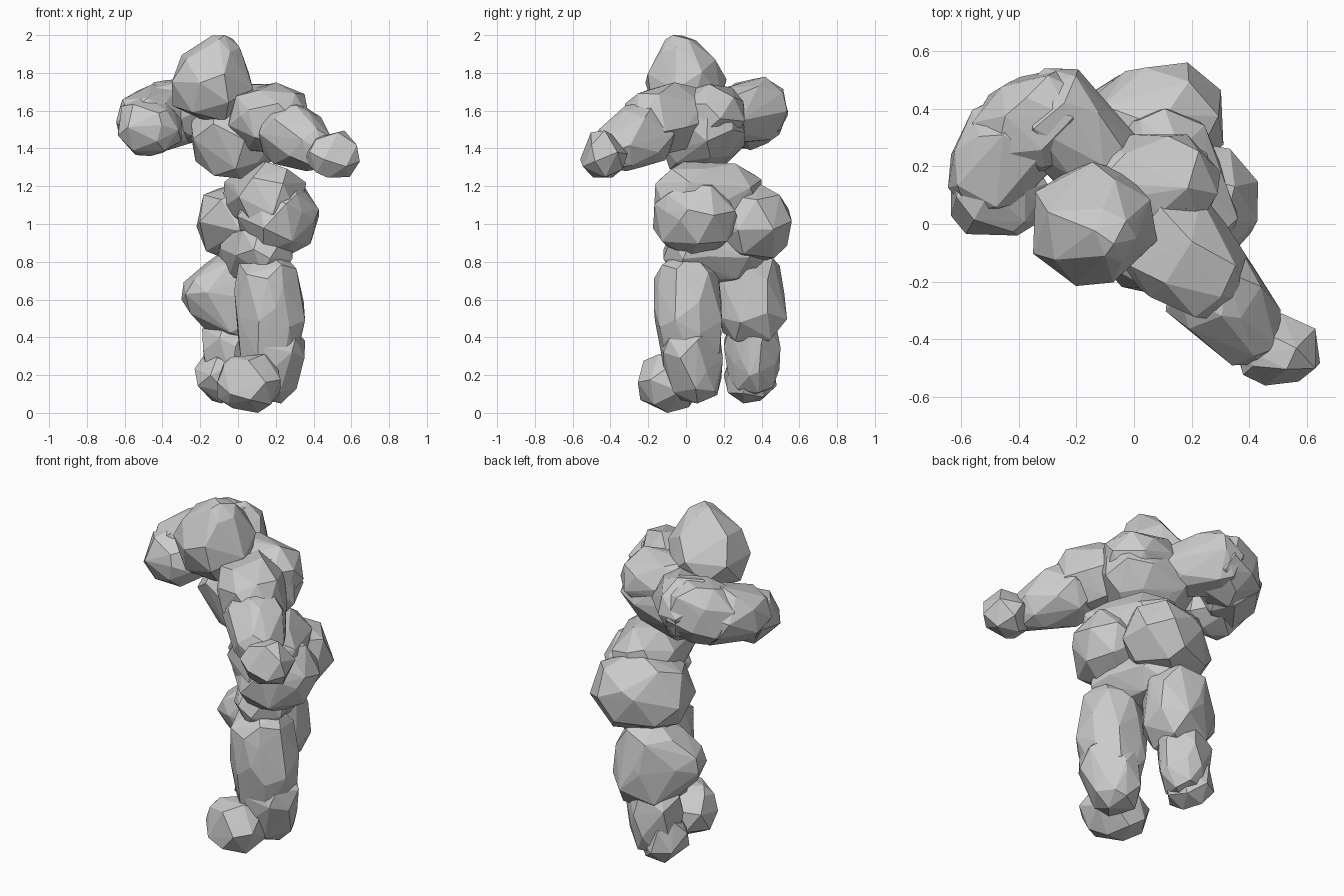
import bpy, bmesh, math, random
from mathutils import Vector, Matrix

default_cube = bpy.data.objects.get("Cube")
if default_cube:
    bpy.data.objects.remove(default_cube, do_unlink=True)

random.seed(11)

# One plain stone colour for the whole figure
stone = bpy.data.materials.new("stone_grey")
stone.use_nodes = True
stone.diffuse_color = (0.6, 0.6, 0.6, 1)
shader = next(n for n in stone.node_tree.nodes if n.type == "BSDF_PRINCIPLED")
shader.inputs["Base Color"].default_value = stone.diffuse_color
shader.inputs["Roughness"].default_value = 0.9


def lump_points(center, radius, count):
    """Jittered points on a ball, stretched to reach its full extents."""
    golden_angle = math.pi * (3 - math.sqrt(5))
    turn = Matrix.Rotation(random.uniform(0, math.tau), 3, "X")
    points = []
    for i in range(count):
        height = 1 - 2 * (i + 0.5) / count
        ring = math.sqrt(1 - height * height)
        angle = golden_angle * i
        point = Vector((ring * math.cos(angle), ring * math.sin(angle), height))
        jitter = Vector([random.uniform(-0.16, 0.16) for _ in range(3)])
        points.append(turn @ (point + jitter).normalized())
    for axis in range(3):
        low = min(p[axis] for p in points)
        high = max(p[axis] for p in points)
        for p in points:
            p[axis] = center[axis] + radius * (2 * (p[axis] - low) / (high - low) - 1)
    return points


def boulder(name, *lumps, count=20):
    """Faceted rock: the convex hull around lumps given as x, y, z, radius."""
    bm = bmesh.new()
    for x, y, z, radius in lumps:
        for p in lump_points((x, y, z), radius, count):
            bm.verts.new(p)
    bmesh.ops.convex_hull(bm, input=bm.verts[:])
    # Merge crowded corners so the facets stay large
    bmesh.ops.delete(bm, geom=[v for v in bm.verts if not v.link_faces], context="VERTS")
    bmesh.ops.remove_doubles(bm, verts=bm.verts[:], dist=0.04)
    bmesh.ops.recalc_face_normals(bm, faces=bm.faces[:])

    mesh = bpy.data.meshes.new(name)
    bm.to_mesh(mesh)
    bm.free()
    mesh.materials.append(stone)
    rock = bpy.data.objects.new(name, mesh)
    bpy.context.collection.objects.link(rock)
    return rock


# Head and trunk
boulder("head", (-.135, 0, 1.74, .215), (-.09, -.03, 1.9, .1))
boulder("chest", (-.04, .06, 1.44, .2), (.1, .12, 1.52, .19), (-.08, .14, 1.51, .17))
boulder("upper_back", (-.04, .14, 1.57, .17), (.13, .14, 1.57, .17))
boulder("belly", (.17, .02, 1.14, .19), (.1, .22, 1.14, .18))
boulder("pelvis", (.14, .03, .86, .15), (.05, .27, .84, .16))

# Left arm, reaching forward and down
boulder("left_shoulder", (.13, -.06, 1.57, .18), (.21, -.15, 1.55, .18))
boulder("left_forearm", (.28, -.23, 1.47, .17), (.38, -.36, 1.41, .13))
boulder("left_hand", (.52, -.435, 1.37, .125), (.455, -.46, 1.36, .1), count=16)

# Right arm, bent forward at the elbow
boulder("right_shoulder", (-.13, .22, 1.57, .15), (-.25, .37, 1.61, .17))
boulder("right_elbow", (-.3, .37, 1.6, .17), (-.38, .33, 1.57, .18))
boulder("right_forearm", (-.42, .28, 1.57, .17), (-.495, .18, 1.55, .15))
boulder("right_hand", (-.48, .12, 1.52, .155), (-.44, .1, 1.5, .14), count=18)

# Hips
boulder("left_hip", (.2, .03, 1.03, .205), (.235, .09, 1.03, .195))
boulder("right_hip", (0, .31, 1.01, .22), (.11, .36, 1.02, .2))

# Left leg, standing in front
boulder("left_thigh", (.15, 0, .7, .17), (.175, .01, .52, .18), (.16, .02, .36, .16))
boulder("left_shin", (.19, .03, .33, .165), (.17, .05, .19, .14))
boulder("left_foot", (.03, -.07, .15, .14), (.07, -.1, .155, .155))

# Right leg, standing behind, its knee turned outward
boulder("right_thigh", (-.01, .34, .7, .18), (0, .36, .52, .175), (-.17, .28, .63, .13))
boulder("right_shin", (-.04, .35, .38, .15), (-.04, .36, .22, .135))
boulder("right_foot", (-.09, .34, .19, .14), count=18)
